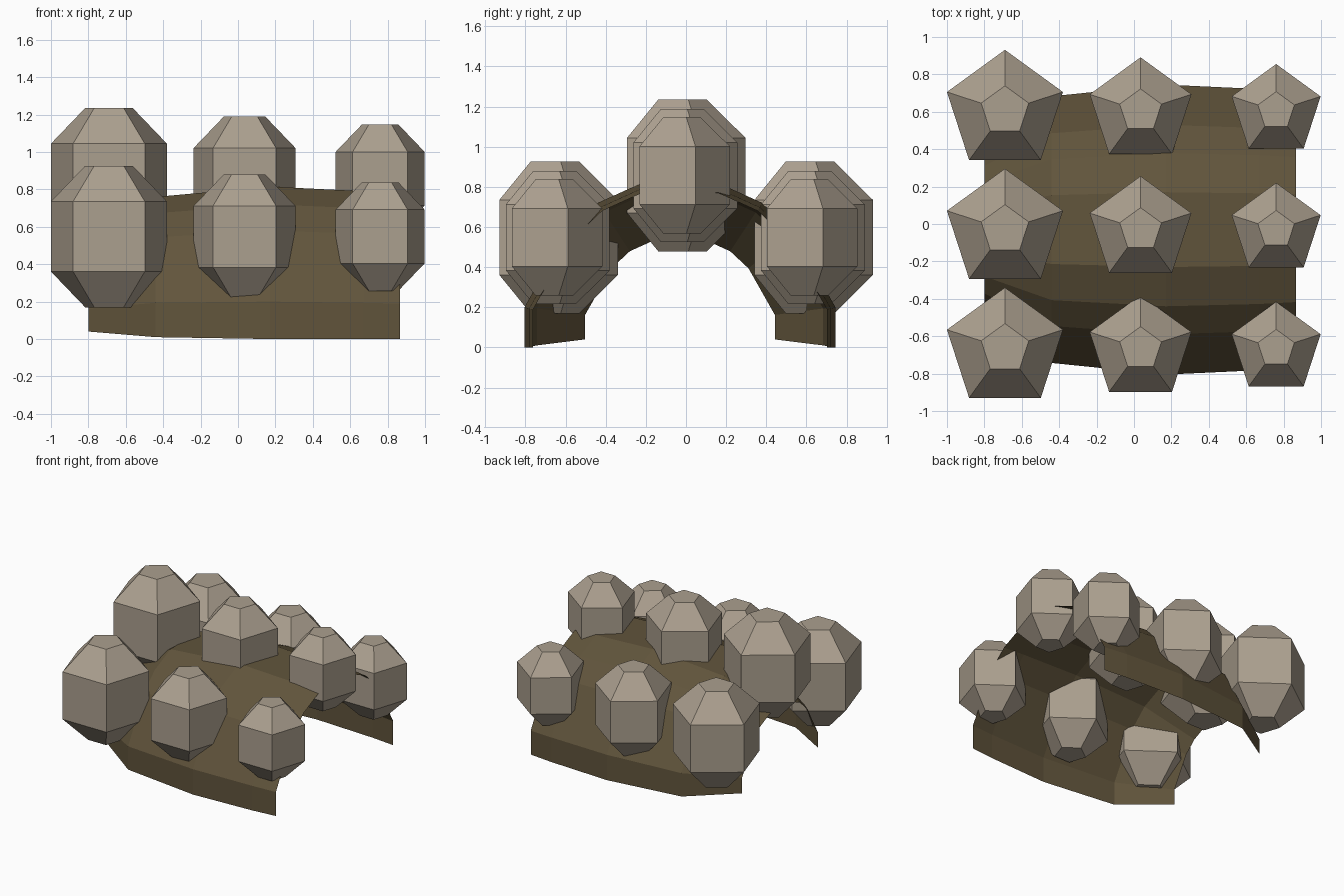
import bpy
import bmesh
from math import sin, cos, tau

cube = bpy.data.objects.get("Cube")
if cube:
    bpy.data.objects.remove(cube, do_unlink=True)


def make_material(name, rgb):
    mat = bpy.data.materials.new(name)
    mat.use_nodes = True
    colour = (*rgb, 1.0)
    mat.diffuse_color = colour
    mat.node_tree.nodes["Principled BSDF"].inputs["Base Color"].default_value = colour
    return mat


def loft(name, rings, mat, closed):
    """Skin a list of point rings; closed rings also get end caps."""
    bm = bmesh.new()
    rows = [[bm.verts.new(p) for p in ring] for ring in rings]
    count = len(rows[0])
    for a, b in zip(rows, rows[1:]):
        for i in range(count if closed else count - 1):
            j = (i + 1) % count
            bm.faces.new((a[i], a[j], b[j], b[i]))
    if closed:
        bm.faces.new(rows[0][::-1])
        bm.faces.new(rows[-1])
    bmesh.ops.recalc_face_normals(bm, faces=bm.faces)
    # An open shell must face outward, so its highest face points up
    top = max(bm.faces, key=lambda f: f.calc_center_median().z)
    if top.normal.z < 0:
        bmesh.ops.reverse_faces(bm, faces=bm.faces)
    mesh = bpy.data.meshes.new(name)
    bm.to_mesh(mesh)
    bm.free()
    mesh.materials.append(mat)
    obj = bpy.data.objects.new(name, mesh)
    bpy.context.collection.objects.link(obj)
    return obj


shell_brown = make_material("shell_brown", (0.12, 0.09, 0.045))
knob_taupe = make_material("knob_taupe", (0.41, 0.35, 0.275))

MID_Y = -0.03

# Arched shell: one half profile, mirrored and scaled along x
half = [(0.775, 0.0), (0.775, 0.2), (0.56, 0.58), (0.41, 0.72), (0.2, 0.815)]
profile = [(-u, z) for u, z in half] + [(u, z) for u, z in reversed(half)]
stations = [(-0.8, 0.61, 0.04), (-0.44, 0.92, 0.01), (0.17, 1.0, 0.0),
            (0.67, 0.97, 0.0), (0.865, 0.945, 0.0)]
loft("arched_shell",
     [[(x, MID_Y + u * s, base + z * s) for u, z in profile] for x, s, base in stations],
     shell_brown, closed=False)


# Five-sided knobs in a three by three grid, shrinking towards +x
def knob(name, x, y, z, r):
    levels = [(-1.16, 0.41), (-0.575, 1.0), (0.575, 1.0), (1.16, 0.41)]
    rings = [[(x + r * k * sin(-i * tau / 5), y + r * k * cos(i * tau / 5), z + r * h)
              for i in range(5)] for h, k in levels]
    loft(name, rings, knob_taupe, closed=True)


columns = [("large", -0.69, 0.326), ("medium", 0.035, 0.286), ("small", 0.76, 0.25)]
rows = [("front", -0.666, 0.548), ("middle", -0.03, 0.857), ("back", 0.605, 0.548)]
for size, x, r in columns:
    for place, y, z in rows:
        knob(f"{place}_{size}_knob", x, y, z, r)
